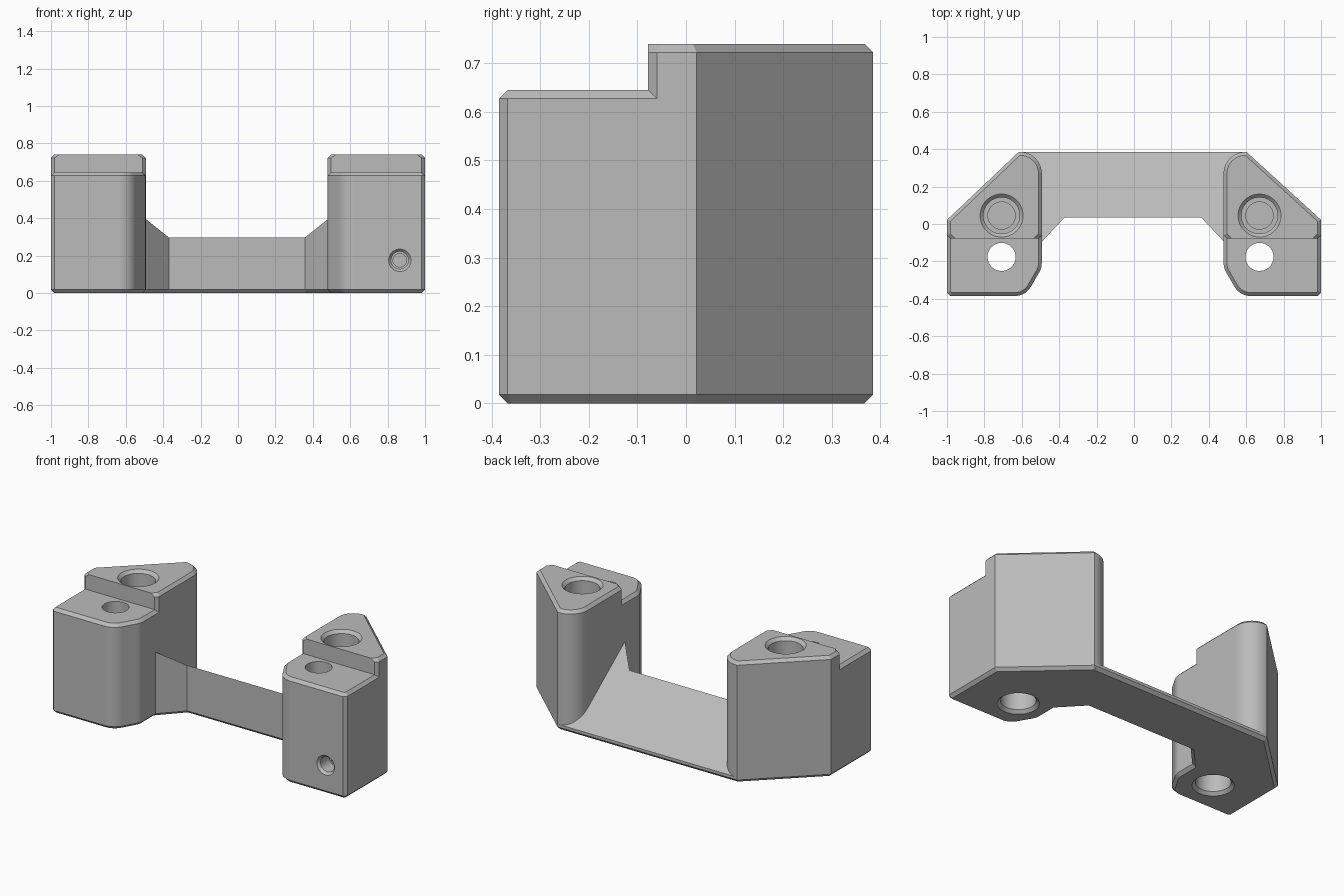
import bpy, bmesh, math
from mathutils import Vector, Matrix

old = bpy.data.objects.get("Cube")
if old:
    bpy.data.objects.remove(old, do_unlink=True)

C = 0.018            # edge chamfer
BACK, FRONT = 0.385, -0.385
TOP, LEDGE, STEP_Y = 0.74, 0.645, -0.078

grey = bpy.data.materials.new("plain grey")
grey.use_nodes = True
grey.diffuse_color = (0.5, 0.5, 0.5, 1)
grey.node_tree.nodes["Principled BSDF"].inputs["Base Color"].default_value = (0.5, 0.5, 0.5, 1)


def loft(name, rings, plane=None, matrix=None):
    """Skin closed rings of points, optionally trimming away one side of a plane."""
    bm = bmesh.new()
    loops = [[bm.verts.new(p) for p in ring] for ring in rings]
    n = len(loops[0])
    for a, b in zip(loops, loops[1:]):
        for i in range(n):
            j = (i + 1) % n
            bm.faces.new((a[i], a[j], b[j], b[i]))
    bm.faces.new(loops[0][::-1])
    bm.faces.new(loops[-1])
    if plane:
        cut = bmesh.ops.bisect_plane(bm, geom=bm.verts[:] + bm.edges[:] + bm.faces[:],
                                     plane_co=plane[0], plane_no=plane[1], clear_outer=True)
        edges = [e for e in cut["geom_cut"] if isinstance(e, bmesh.types.BMEdge)]
        bmesh.ops.holes_fill(bm, edges=edges)
    if matrix:
        bm.transform(matrix)
    bmesh.ops.recalc_face_normals(bm, faces=bm.faces[:])
    mesh = bpy.data.meshes.new(name)
    bm.to_mesh(mesh)
    bm.free()
    mesh.materials.append(grey)
    obj = bpy.data.objects.new(name, mesh)
    bpy.context.collection.objects.link(obj)
    return obj


def inset(pts, d):
    """Offset a counter-clockwise outline inwards."""
    out = []
    for i, p in enumerate(pts):
        u = (p - pts[i - 1]).normalized()
        v = (pts[(i + 1) % len(pts)] - p).normalized()
        n1, n2 = Vector((-u.y, u.x)), Vector((-v.y, v.x))
        out.append(p + (n1 + n2) * d / (1 + n1.dot(n2)))
    return out


def prism(name, pts, height, plane=None):
    """Upright block with chamfered top and bottom rims."""
    levels = [(0, C), (C, 0), (height - C, 0), (height, C)]
    rings = [[(p.x, p.y, z) for p in inset(pts, d)] for z, d in levels]
    return loft(name, rings, plane)


def outline(corners, side=1):
    """Round each (x, y, radius) corner; mirror for the other side."""
    pts = []
    for i, (x, y, r) in enumerate(corners):
        p = Vector((x, y))
        if r == 0:
            pts.append(p)
            continue
        u = (Vector(corners[i - 1][:2]) - p).normalized()
        v = (Vector(corners[(i + 1) % len(corners)][:2]) - p).normalized()
        half = u.angle(v) / 2
        mid = p + (u + v).normalized() * r / math.sin(half)
        start = p + u * r / math.tan(half) - mid
        turn = math.pi - 2 * half
        steps = max(4, round(turn / math.radians(6)))
        for k in range(steps + 1):
            a = turn * k / steps
            pts.append(mid + Matrix.Rotation(a, 2) @ start)
    if side < 0:
        pts = [Vector((-p.x, p.y)) for p in reversed(pts)]
    return pts


def hole(profile, location, tilt=0):
    """Round stepped cutter from (height, radius) pairs."""
    n = 48
    rings = [[(r * math.cos(t), r * math.sin(t), z)
              for t in (math.tau * k / n for k in range(n))] for z, r in profile]
    m = Matrix.Translation(location) @ Matrix.Rotation(tilt, 4, 'X')
    obj = loft("hole_cutter", rings, matrix=m)
    obj.hide_render = True
    return obj


def combine(target, others, operation):
    for other in others:
        mod = target.modifiers.new("join", 'BOOLEAN')
        mod.operation, mod.solver, mod.object = operation, 'EXACT', other
        bpy.context.view_layer.update()
        mesh = bpy.data.meshes.new_from_object(
            target.evaluated_get(bpy.context.evaluated_depsgraph_get()))
        target.modifiers.clear()
        target.data = mesh
        bpy.data.objects.remove(other, do_unlink=True)


def post(side, inner, apex, hole_x):
    """Side post: low front ledge, taller back, two vertical stepped holes."""
    back = [(1, 0.022, 0), (apex, BACK, 0), (inner, BACK, 0.115)]
    low = [(1 - C, FRONT, 0), (1, FRONT + C, 0)] + back + [
        (inner, -0.235, 0.1), (inner + 0.087, FRONT, 0.1)]
    high = [(1 - 2 * C, STEP_Y - C, 0), (1, STEP_Y + C, 0)] + back + [
        (inner, STEP_Y + C, 0), (inner + 2 * C, STEP_Y - C, 0)]
    body = prism("post", outline(low, side), LEDGE)
    rear = prism("post_rear", outline(high, side), TOP, ((0, STEP_Y, 0), (0, -1, 0)))
    combine(body, [rear], 'UNION')
    x = side * hole_x
    rear_hole = [(0.25, 0.073), (0.4, 0.073), (0.4, 0.097), (TOP - C, 0.097), (TOP + C, 0.133)]
    front_hole = [(-C, 0.133), (C, 0.097), (0.34, 0.097), (0.34, 0.075), (0.8, 0.075)]
    return body, [hole(rear_hole, (x, 0.045, 0)), hole(front_hole, (x, -0.176, 0))]


# Two posts, slightly different in width
right_post, right_holes = post(-1, 0.493, 0.617, 0.708)
left_post, left_holes = post(1, 0.479, 0.602, 0.671)

# Small set-screw hole in the front of one post
screw_hole = hole([(-0.015, 0.074), (0.015, 0.046), (0.1, 0.046), (0.1, 0.036), (0.22, 0.036)],
                  (0.865, FRONT, 0.175), -math.pi / 2)

# Bridge with a top face sloping down to the back
bridge_pts = outline([(-0.605, BACK, 0), (-0.605, -0.215, 0), (-0.37, 0.036, 0),
                      (0.358, 0.036, 0), (0.595, -0.215, 0), (0.595, BACK, 0)])
bracket = prism("bracket", bridge_pts, 0.7, ((0, 0.036, 0.297), (0, 0.75, 1)))

combine(bracket, [right_post, left_post], 'UNION')
combine(bracket, right_holes + left_holes + [screw_hole], 'DIFFERENCE')

# Smooth rounded walls, keep chamfers crisp
bpy.ops.object.select_all(action='DESELECT')
bracket.select_set(True)
bpy.context.view_layer.objects.active = bracket
bpy.ops.object.shade_smooth_by_angle(angle=math.radians(25))
weighted = bracket.modifiers.new("even_shading", 'WEIGHTED_NORMAL')
weighted.keep_sharp = True
